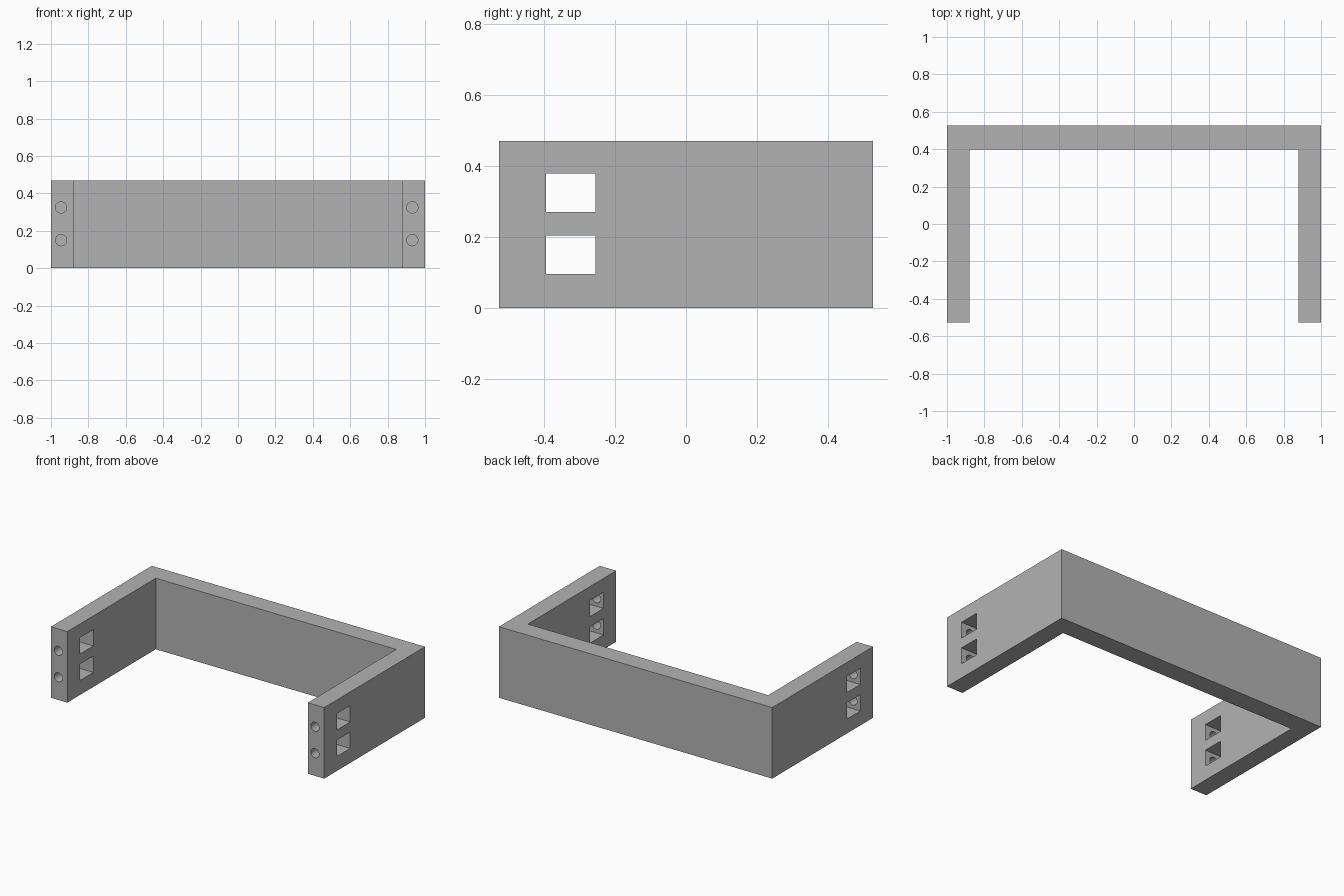
import bpy
import math
from mathutils import Matrix, Vector

default = bpy.data.objects.get("Cube")
if default:
    bpy.data.objects.remove(default, do_unlink=True)

HEIGHT, DEPTH, WALL, BACK = 0.47, 0.527, 0.12, 0.13
SLOT_Y = (-0.394, -0.255)
SLOT_Z = (0.15, 0.325)

grey = bpy.data.materials.new("plain grey")
grey.use_nodes = True
colour = (0.45, 0.45, 0.45, 1)
grey.diffuse_color = colour
grey.node_tree.nodes["Principled BSDF"].inputs["Base Color"].default_value = colour


def box(name, low, high):
    """Box between two opposite corners."""
    low, high = Vector(low), Vector(high)
    bpy.ops.mesh.primitive_cube_add(size=1)
    obj = bpy.context.object
    obj.name = name
    obj.data.transform(Matrix.Translation((low + high) / 2) @ Matrix.Diagonal((*(high - low), 1)))
    obj.data.materials.append(grey)
    return obj


def cut(target, cutter, operation="DIFFERENCE"):
    """Apply a boolean and remove the helper."""
    cutter.hide_render = True
    mod = target.modifiers.new("cut", "BOOLEAN")
    mod.operation = operation
    mod.solver = "EXACT"
    mod.object = cutter
    bpy.context.view_layer.objects.active = target
    bpy.ops.object.modifier_apply(modifier=mod.name)
    bpy.data.objects.remove(cutter, do_unlink=True)


# U-shaped bracket: solid block with the middle removed
bracket = box("bracket", (-1, -DEPTH, 0), (1, DEPTH, HEIGHT))
cut(bracket, box("opening", (WALL - 1, -1, -1), (1 - WALL, DEPTH - BACK, 1)))

# Nut slots through both arms, with screw holes in from the front ends
for z in SLOT_Z:
    cut(bracket, box("nut_slot", (-2, SLOT_Y[0], z - 0.054), (2, SLOT_Y[1], z + 0.054)))
    for x in (-0.946, 0.932):
        bpy.ops.mesh.primitive_cylinder_add(
            vertices=32, radius=0.03, depth=0.3,
            location=(x, SLOT_Y[1] - 0.17, z), rotation=(math.pi / 2, 0, 0))
        hole = bpy.context.object
        hole.data.materials.append(grey)
        cut(bracket, hole)

# Smooth hole walls, crisp edges elsewhere
bpy.ops.object.select_all(action="DESELECT")
bracket.select_set(True)
bpy.context.view_layer.objects.active = bracket
bpy.ops.object.shade_smooth_by_angle(angle=math.radians(30))
